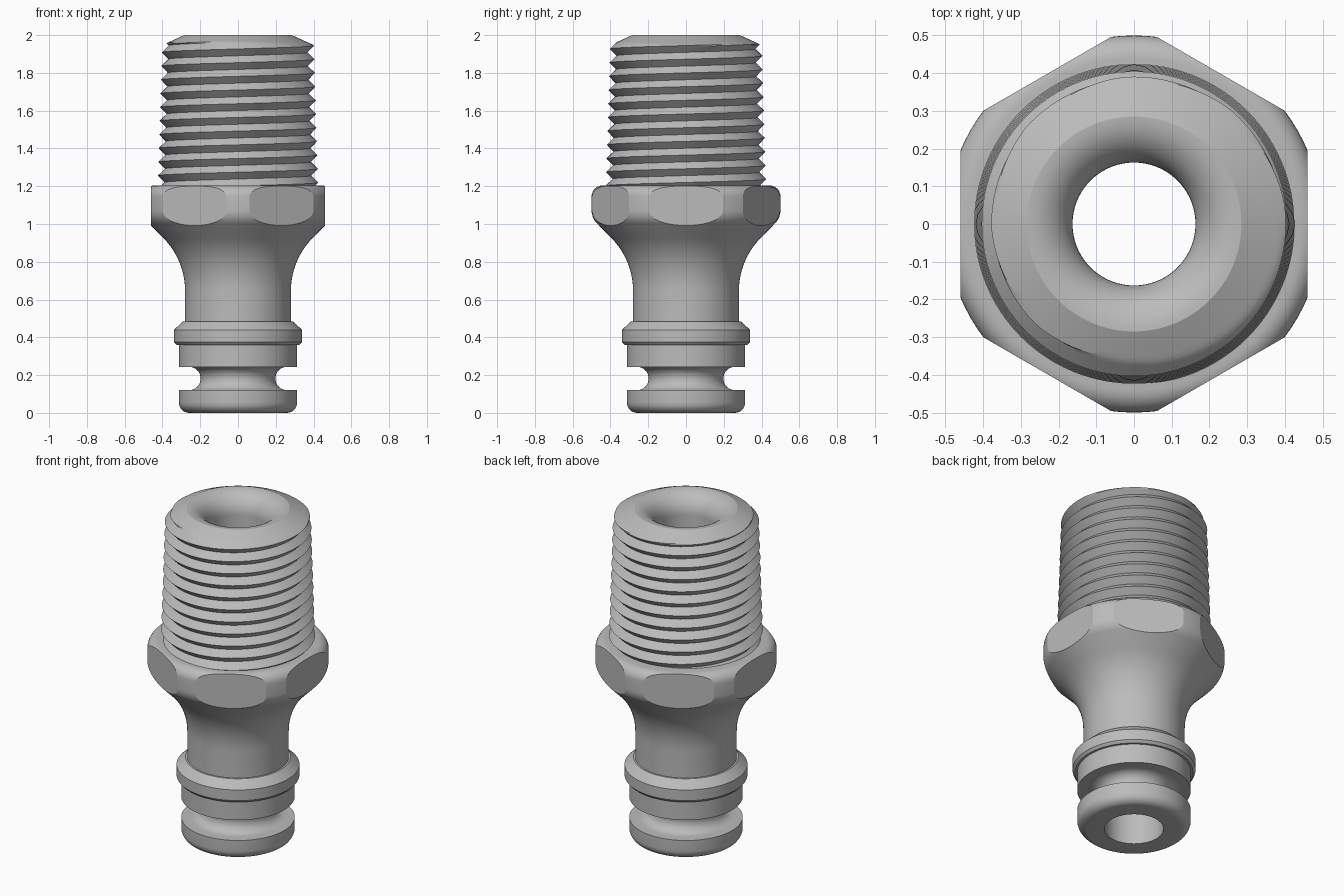
import bpy, bmesh, math
from math import sin, cos, pi, radians

cube = bpy.data.objects.get("Cube")
if cube:
    bpy.data.objects.remove(cube, do_unlink=True)

SEGMENTS = 96
metal = bpy.data.materials.new("satin grey metal")
metal.use_nodes = True
grey = (0.5, 0.5, 0.5, 1)
metal.diffuse_color = grey
metal.node_tree.nodes["Principled BSDF"].inputs["Base Color"].default_value = grey


def arc(r, z, radius, start, end, steps=8):
    """Points of an arc in the (radius, height) plane, angles in degrees."""
    angles = [radians(start + (end - start) * i / steps) for i in range(steps + 1)]
    return [(r + radius * cos(a), z + radius * sin(a)) for a in angles]


def finish(name, bm):
    bmesh.ops.remove_doubles(bm, verts=bm.verts, dist=0.0003)
    bmesh.ops.recalc_face_normals(bm, faces=bm.faces)
    mesh = bpy.data.meshes.new(name)
    bm.to_mesh(mesh)
    bm.free()
    obj = bpy.data.objects.new(name, mesh)
    bpy.context.collection.objects.link(obj)
    mesh.materials.append(metal)
    return obj


def activate(obj):
    bpy.ops.object.select_all(action='DESELECT')
    obj.select_set(True)
    bpy.context.view_layer.objects.active = obj


def shade(obj):
    activate(obj)
    bpy.ops.object.shade_smooth_by_angle(angle=radians(20))


def lathe(name, profile):
    """Revolve a closed profile around the z axis."""
    bm = bmesh.new()
    verts = [bm.verts.new((r, 0, z)) for r, z in profile]
    edges = [bm.edges.new((a, b)) for a, b in zip(verts, verts[1:] + verts[:1])]
    bmesh.ops.spin(bm, geom=verts + edges, cent=(0, 0, 0), axis=(0, 0, 1),
                   angle=2 * pi, steps=SEGMENTS, use_merge=False)
    return finish(name, bm)


# Fitting body: plug end, groove, collar, flared neck, nut blank, hidden core, bore
profile = [(0.163, 0)]
profile += arc(0.258, 0.055, 0.055, -90, 0)
profile += [(0.313, 0.12)]
profile += arc(0.26, 0.182, 0.062, 270, 90, 16)
profile += [(0.313, 0.244), (0.313, 0.36), (0.326, 0.36), (0.339, 0.375),
            (0.339, 0.44), (0.29, 0.485), (0.28, 0.485)]
profile += arc(0.68, 0.645, 0.4, 180, 135, 10)
profile += arc(0.4, 1.073, 0.1, -45, 0)
profile += arc(0.44, 1.145, 0.06, 0, 90)
profile += [(0.34, 1.205), (0.33, 1.94)]
profile += arc(0.285, 1.878, 0.122, 90, 180, 12)
body = lathe("fitting_body", profile)

# Hexagonal prism that trims the six nut flats
bm = bmesh.new()
corner = 0.46 / cos(pi / 6)
bmesh.ops.create_cone(bm, cap_ends=True, segments=6, radius1=corner,
                      radius2=corner, depth=4)
for v in bm.verts:
    a = round((math.atan2(v.co.y, v.co.x) - pi / 2) / (pi / 3)) * pi / 3 + pi / 2
    v.co.x, v.co.y = corner * cos(a), corner * sin(a)
hexagon = finish("hexagon_cutter", bm)
trim = body.modifiers.new("nut flats", 'BOOLEAN')
trim.operation = 'INTERSECT'
trim.solver = 'EXACT'
trim.object = hexagon
activate(body)
bpy.ops.object.modifier_apply(modifier=trim.name)
bpy.data.objects.remove(hexagon, do_unlink=True)
shade(body)

# Tapered right-hand screw thread, trimmed by the chamfer at its mouth
PITCH, DEPTH, BASE, TOP, CREST = 0.0725, 0.036, 1.2, 2.0, 1.945
STEPS = 12


def thread_point(turn, k):
    z = CREST + PITCH * (turn + k / STEPS)
    wave = abs((k / STEPS) % 1 * 2 - 1)
    z = min(max(z, BASE), TOP)
    r = 0.426 - 0.031 * (z - BASE) - DEPTH * (1 - wave)
    chamfer = 0.285 + (TOP - z) * 2.2
    r = min(r, chamfer)
    return (r * cos(turn * 2 * pi), r * sin(turn * 2 * pi), z)


bm = bmesh.new()
columns = [[bm.verts.new(thread_point(i / SEGMENTS, k))
            for k in range(-12 * STEPS, 2 * STEPS)] for i in range(SEGMENTS + 1)]
for left, right in zip(columns, columns[1:]):
    for k in range(len(left) - 1):
        bm.faces.new((left[k], right[k], right[k + 1], left[k + 1]))
thread = finish("screw_thread", bm)
shade(thread)
